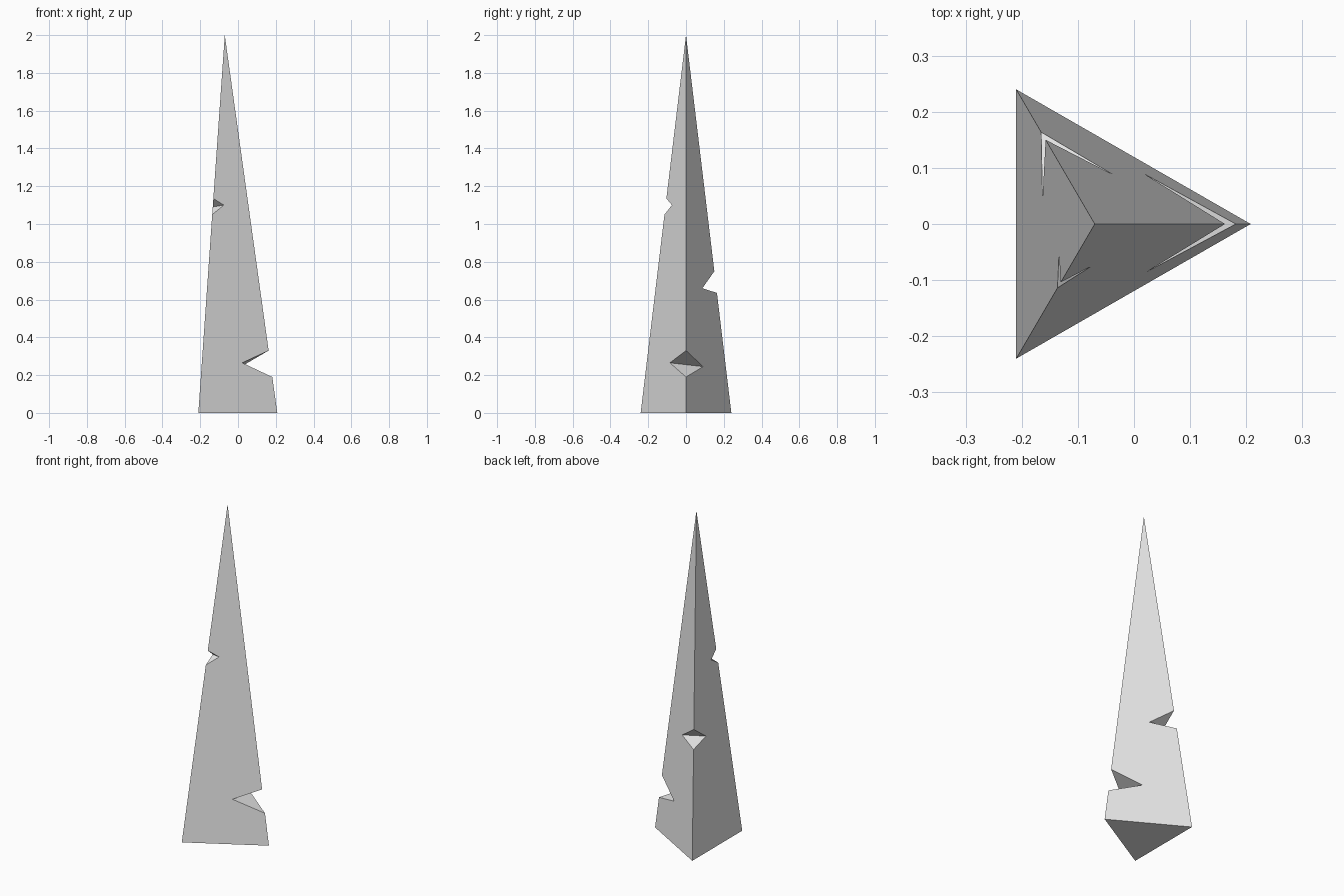
import bpy
import bmesh
from mathutils import Vector

cube = bpy.data.objects.get("Cube")
if cube:
    bpy.data.objects.remove(cube, do_unlink=True)

HEIGHT = 2.0
APEX = Vector((-0.07, 0, HEIGHT))
CORNERS = [Vector((0.208, 0, 0)), Vector((-0.21, 0.24, 0)), Vector((-0.21, -0.24, 0))]

# One notch per edge: top height, bottom height, then (reach, height)
# of the crease end on the next face and on the previous face
NOTCHES = [
    (0.33, 0.19, (0.43, 0.245), (0.41, 0.265)),
    (0.75, 0.635, (0.37, 0.67), (0.46, 0.66)),
    (1.135, 1.05, (0.31, 1.10), (0.27, 1.09)),
]


def on_face(start, end, reach, z):
    """Point at height z on the sloping face between two base corners."""
    return CORNERS[start].lerp(CORNERS[end], reach).lerp(APEX, z / HEIGHT)


# Stone material
stone = bpy.data.materials.new("light_grey_stone")
stone.use_nodes = True
stone.diffuse_color = (0.8, 0.8, 0.8, 1)
stone.node_tree.nodes["Principled BSDF"].inputs["Base Color"].default_value = (0.8, 0.8, 0.8, 1)

bm = bmesh.new()
tip = bm.verts.new(APEX)
base = [bm.verts.new(c) for c in CORNERS]

# Notch corners and the wedge faces cut into each edge
cuts = []
for i, (top, bottom, ahead, behind) in enumerate(NOTCHES):
    nxt, prv = (i + 1) % 3, (i - 1) % 3
    upper = bm.verts.new(on_face(i, nxt, 0, top))
    lower = bm.verts.new(on_face(i, nxt, 0, bottom))
    front = bm.verts.new(on_face(i, nxt, *ahead))
    back = bm.verts.new(on_face(i, prv, *behind))
    bm.faces.new((upper, back, front))
    bm.faces.new((lower, front, back))
    cuts.append((upper, lower, front, back))

# Sloping sides, running around the notches
for i in range(3):
    j = (i + 1) % 3
    up_i, low_i, front_i, _ = cuts[i]
    up_j, low_j, _, back_j = cuts[j]
    bm.faces.new((base[i], base[j], low_j, back_j, up_j, tip, up_i, front_i, low_i))

# Underside
bm.faces.new(base[::-1])
bmesh.ops.recalc_face_normals(bm, faces=bm.faces[:])

mesh = bpy.data.meshes.new("notched_spike")
bm.to_mesh(mesh)
bm.free()
mesh.materials.append(stone)
spike = bpy.data.objects.new("notched_spike", mesh)
bpy.context.collection.objects.link(spike)
